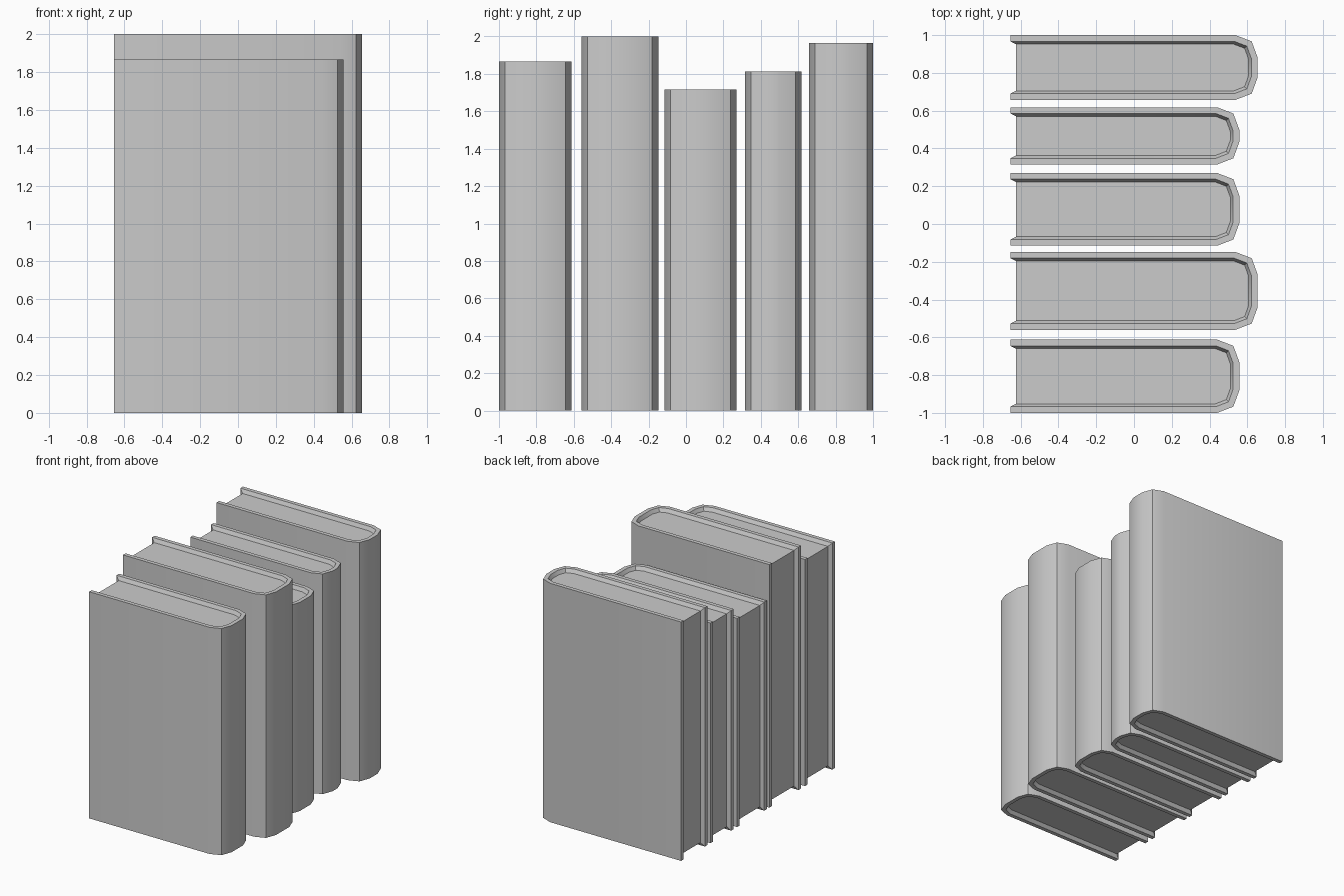
import bpy, bmesh, math
from mathutils import Vector

if "Cube" in bpy.data.objects:
    bpy.data.objects.remove(bpy.data.objects["Cube"])

LEFT = -0.655      # fore-edge side of the covers
COVER = 0.033      # cover thickness
INSET = 0.048      # page block inset from the outside
RECESS = 0.03      # page block recess from the cover edge


def offset(pts, d, x_end):
    """Move an open U-shaped profile inwards and set its free ends to x_end."""
    out = []
    for i in range(len(pts)):
        p = pts[i]
        a = (p - pts[i - 1]).normalized() if i else (pts[1] - p).normalized()
        b = (pts[i + 1] - p).normalized() if i < len(pts) - 1 else a
        na, nb = Vector((-a.y, a.x)), Vector((-b.y, b.x))
        out.append(p + (na + nb) * d / (1 + na.dot(nb)))
    out[0].x = out[-1].x = x_end
    return out


def book(name, y0, y1, x1, height):
    # U-shaped cover profile with a faceted, rounded spine
    half = [(LEFT, 0), (x1 - 0.118, 0), (x1 - 0.032, 0.033), (x1, 0.12)]
    outer = [Vector((x, y0 + y)) for x, y in half]
    outer += [Vector((x, y1 - y)) for x, y in reversed(half)]
    rim = offset(outer, COVER, LEFT)
    page = offset(outer, INSET, LEFT + RECESS)

    bm = bmesh.new()

    def loop(pts, z):
        return [bm.verts.new((p.x, p.y, z)) for p in pts]

    # Ring order runs round the cover section, from page bottom to page top
    rings = [loop(page, RECESS), loop(rim, 0), loop(outer, 0),
             loop(outer, height), loop(rim, height), loop(page, height - RECESS)]
    for lo, hi in zip(rings, rings[1:]):
        for i in range(len(lo) - 1):
            bm.faces.new((lo[i], lo[i + 1], hi[i + 1], hi[i]))
    # Page block: bottom, top and fore-edge
    bm.faces.new(rings[0])
    bm.faces.new(rings[5])
    bm.faces.new((rings[0][0], rings[0][-1], rings[5][-1], rings[5][0]))
    # Cover ends and their sloped inner walls
    for e in (0, -1):
        bm.faces.new([rings[k][e] for k in (1, 2, 3, 4)])
        bm.faces.new([rings[k][e] for k in (0, 1, 4, 5)])
    bmesh.ops.recalc_face_normals(bm, faces=bm.faces)

    mesh = bpy.data.meshes.new(name)
    bm.to_mesh(mesh)
    bm.free()
    obj = bpy.data.objects.new(name, mesh)
    bpy.context.collection.objects.link(obj)
    bpy.ops.object.select_all(action='DESELECT')
    obj.select_set(True)
    bpy.context.view_layer.objects.active = obj
    bpy.ops.object.shade_smooth_by_angle(angle=math.radians(30))


# Row of books, front to back: y start, y end, spine x, height
for n, dims in enumerate([(-1.0, -0.612, 0.558, 1.865),
                          (-0.56, -0.148, 0.655, 2.0),
                          (-0.115, 0.27, 0.558, 1.717),
                          (0.315, 0.618, 0.558, 1.812),
                          (0.657, 1.0, 0.655, 1.966)], 1):
    book(f"book_{n}", *dims)
